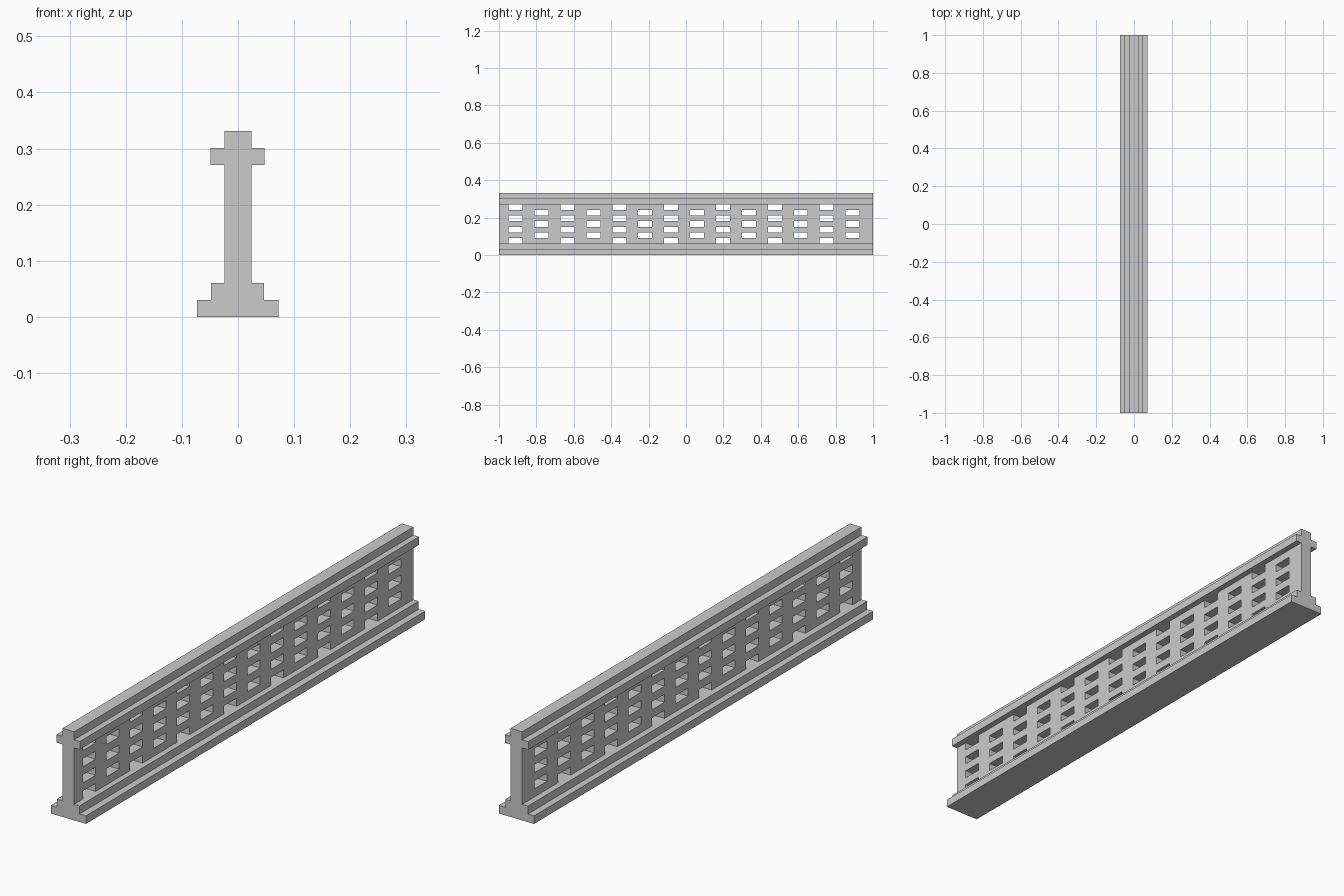
import bpy, bmesh

if "Cube" in bpy.data.objects:
    bpy.data.objects.remove(bpy.data.objects["Cube"])

H = 0.0301            # height of one course
W = 0.024             # half thickness of the web
Z = lambda n: n * H


def finish(name, bm):
    bmesh.ops.recalc_face_normals(bm, faces=bm.faces)
    mesh = bpy.data.meshes.new(name)
    bm.to_mesh(mesh)
    bm.free()
    obj = bpy.data.objects.new(name, mesh)
    bpy.context.collection.objects.link(obj)
    return obj


def extrude_profile(name, points):
    """Sweep an x/z outline along the full length of the beam."""
    bm = bmesh.new()
    face = bm.faces.new([bm.verts.new((x, -1, z)) for x, z in points])
    ext = bmesh.ops.extrude_face_region(bm, geom=[face], use_keep_orig=True)
    moved = [v for v in ext["geom"] if isinstance(v, bmesh.types.BMVert)]
    bmesh.ops.translate(bm, verts=moved, vec=(0, 2, 0))
    return finish(name, bm)


# Stepped foot
extrude_profile("stepped_foot", [
    (-0.0728, 0), (0.0725, 0), (0.0725, Z(1)), (0.046, Z(1)),
    (0.046, Z(2)), (-0.0478, Z(2)), (-0.0478, Z(1)), (-0.0728, Z(1))])

# Top rail with side ledges
extrude_profile("top_rail", [
    (-0.0492, Z(9)), (0.0472, Z(9)), (0.0472, Z(10)), (W, Z(10)),
    (W, Z(11)), (-W, Z(11)), (-W, Z(10)), (-0.0492, Z(10))])

# Pierced web: 14 columns of openings, alternating four and three high
bm = bmesh.new()
ys = [-1.0]
for i in range(14):
    c = -0.911 + i * 0.1386
    ys += [c - 0.0373, c + 0.0373]
ys.append(1.0)
grid = [[bm.verts.new((-W, y, Z(2 + r))) for r in range(8)] for y in ys]
for i in range(len(ys) - 1):
    for r in range(7):
        is_column = i % 2 == 1
        if is_column and r % 2 == (i // 2) % 2:
            continue                      # opening
        bm.faces.new((grid[i][r], grid[i + 1][r],
                      grid[i + 1][r + 1], grid[i][r + 1]))
ext = bmesh.ops.extrude_face_region(bm, geom=bm.faces[:], use_keep_orig=True)
moved = [v for v in ext["geom"] if isinstance(v, bmesh.types.BMVert)]
bmesh.ops.translate(bm, verts=moved, vec=(2 * W, 0, 0))
# Merge flat cells into clean panels
bmesh.ops.recalc_face_normals(bm, faces=bm.faces)
bmesh.ops.dissolve_limit(bm, angle_limit=0.01, verts=bm.verts, edges=bm.edges)
finish("pierced_web", bm)
